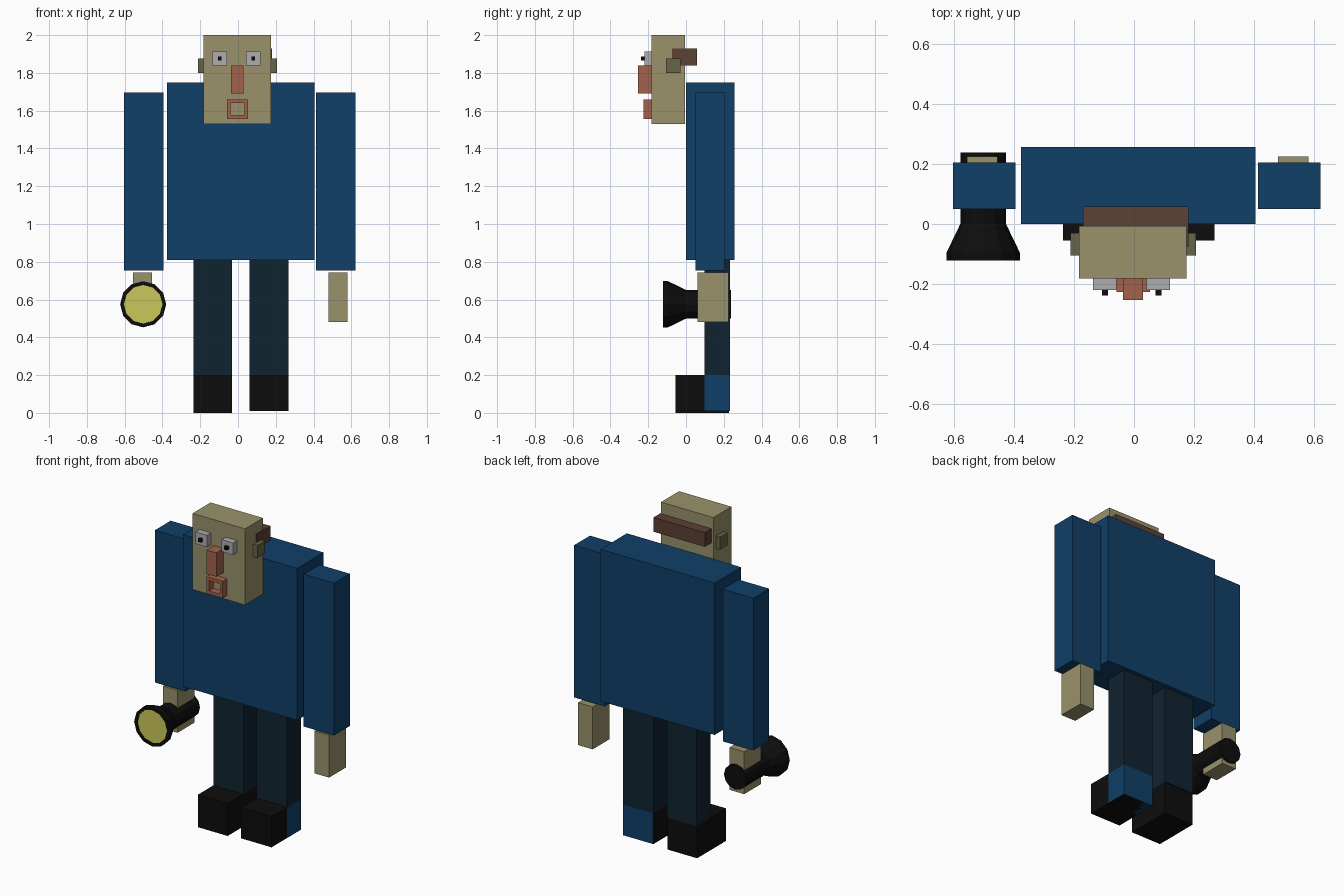
import bpy, bmesh, math

if "Cube" in bpy.data.objects:
    bpy.data.objects.remove(bpy.data.objects["Cube"])


def material(name, rgb):
    m = bpy.data.materials.new(name)
    m.diffuse_color = (*rgb, 1)
    m.use_nodes = True
    m.node_tree.nodes["Principled BSDF"].inputs["Base Color"].default_value = m.diffuse_color
    return m


BLUE = material("blue_cloth", (0.005, 0.05, 0.14))
NAVY = material("navy_cloth", (0.005, 0.017, 0.03))
BLACK = material("black", (0.004, 0.004, 0.004))
SKIN = material("skin", (0.32, 0.29, 0.15))
EAR = material("ear_skin", (0.14, 0.13, 0.065))
RED = material("reddish_skin", (0.37, 0.12, 0.07))
BROWN = material("brown_hair", (0.11, 0.053, 0.033))
WHITE = material("eye_white", (0.42, 0.42, 0.43))
YELLOW = material("lamp_yellow", (0.6, 0.58, 0.1))


def finish(name, bm, mat):
    bmesh.ops.recalc_face_normals(bm, faces=bm.faces)
    me = bpy.data.meshes.new(name)
    bm.to_mesh(me)
    bm.free()
    me.materials.append(mat)
    ob = bpy.data.objects.new(name, me)
    bpy.context.collection.objects.link(ob)
    return ob


def box(name, x, y, z, mat):
    """Box spanning the given (low, high) ranges."""
    bm = bmesh.new()
    bmesh.ops.create_cube(bm, size=1)
    for v in bm.verts:
        v.co = [r[0] if c < 0 else r[1] for c, r in zip(v.co, (x, y, z))]
    return finish(name, bm, mat)


def lathe_y(name, profile, cx, cz, mat, sides=12):
    """Revolve (radius, y) points about an axis along y, capping both ends."""
    bm = bmesh.new()
    rings = []
    for r, y in profile:
        rings.append([bm.verts.new((cx + r * math.cos(2 * math.pi * i / sides), y,
                                    cz + r * math.sin(2 * math.pi * i / sides)))
                      for i in range(sides)])
    for a, b in zip(rings, rings[1:]):
        for i in range(sides):
            j = (i + 1) % sides
            bm.faces.new((a[i], a[j], b[j], b[i]))
    bm.faces.new(rings[0])
    bm.faces.new(rings[-1])
    return finish(name, bm, mat)


# Body
box("torso", (-0.376, 0.404), (0, 0.257), (0.81, 1.748), BLUE)

# Arms and hands
for side, arm, hand in (("left", (-0.603, -0.394), (-0.555, -0.455)),
                        ("right", (0.413, 0.621), (0.48, 0.58))):
    box(side + "_arm", arm, (0.05, 0.204), (0.755, 1.695), BLUE)
    box(side + "_hand", hand, (0.06, 0.225), (0.48, 0.742), SKIN)

# Legs and boots
for side, x, bottom in (("left", (-0.236, -0.032), 0.0), ("right", (0.06, 0.268), 0.01)):
    box(side + "_leg", x, (0.097, 0.233), (0.2, 0.81), NAVY)
    box(side + "_boot", x, (-0.055, 0.228), (bottom, 0.2), BLACK)
# Blue heel panel on the right leg
box("right_heel_panel", (0.061, 0.2685), (0.097, 0.233), (0.01, 0.2), BLUE)

# Head, hair band, ears
box("head", (-0.183, 0.175), (-0.182, -0.006), (1.53, 2.0), SKIN)
box("hair", (-0.17, 0.181), (-0.075, 0.058), (1.84, 1.928), BROWN)
box("left_ear", (-0.211, -0.18), (-0.105, -0.03), (1.8, 1.877), EAR)
box("right_ear", (0.17, 0.207), (-0.105, -0.03), (1.8, 1.877), EAR)

# Eyes and pupils
for side, cx in (("left", -0.097), ("right", 0.081)):
    box(side + "_eye", (cx - 0.039, cx + 0.039), (-0.22, -0.18), (1.839, 1.913), WHITE)
    box(side + "_pupil", (cx - 0.01, cx + 0.01), (-0.238, -0.219), (1.866, 1.886), BLACK)

# Nose
box("nose", (-0.037, 0.03), (-0.253, -0.18), (1.692, 1.84), RED)

# Mouth: four bars around an opening
MY = (-0.226, -0.18)
box("mouth_top", (-0.058, 0.053), MY, (1.64, 1.66), RED)
box("mouth_bottom", (-0.058, 0.053), MY, (1.556, 1.576), RED)
box("mouth_left", (-0.058, -0.039), MY, (1.576, 1.64), RED)
box("mouth_right", (0.034, 0.053), MY, (1.576, 1.64), RED)

# Torch in the left hand, with a shallow recess for the lens
lathe_y("torch_body", [(0.076, 0.238), (0.076, 0.0), (0.122, -0.095), (0.122, -0.122),
                       (0.102, -0.122), (0.102, -0.112)], -0.502, 0.575, BLACK)
lathe_y("torch_lens", [(0.102, -0.111), (0.102, -0.117)], -0.502, 0.575, YELLOW)
